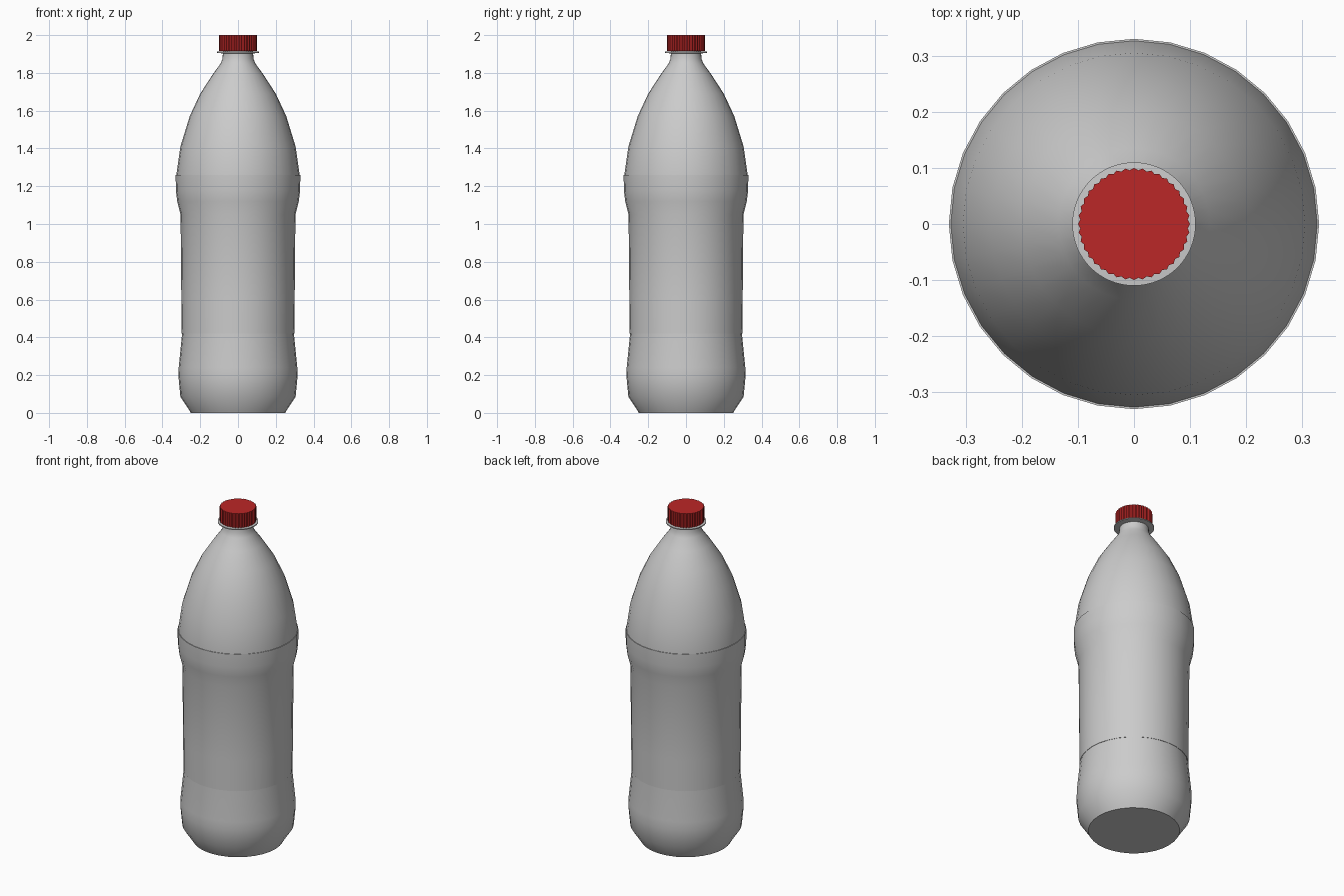
import bpy, bmesh, math

if "Cube" in bpy.data.objects:
    bpy.data.objects.remove(bpy.data.objects["Cube"])

def material(name, col):
    m = bpy.data.materials.new(name)
    m.diffuse_color = (*col, 1)
    m.use_nodes = True
    m.node_tree.nodes["Principled BSDF"].inputs["Base Color"].default_value = m.diffuse_color
    return m

GREY = material("pale grey plastic", (0.60, 0.60, 0.60))
RED = material("red plastic", (0.50, 0.02, 0.02))

def lathe(name, profile, n, mat, ridge=0.0, closed=False, angle=40):
    """Revolve (radius, z) points; ridge pulls in every second column."""
    bm = bmesh.new()
    rings = []
    for r, z in profile:
        ring = []
        for i in range(n):
            a = 2 * math.pi * i / n
            q = r - (ridge if i % 2 else 0)
            ring.append(bm.verts.new((q * math.cos(a), q * math.sin(a), z)))
        rings.append(ring)
    pairs = list(zip(rings, rings[1:]))
    if closed:
        pairs.append((rings[-1], rings[0]))
    for a, b in pairs:
        for i in range(n):
            j = (i + 1) % n
            bm.faces.new((a[i], a[j], b[j], b[i]))
    if not closed:
        bm.faces.new(rings[0][::-1])
        bm.faces.new(rings[-1])
    bmesh.ops.recalc_face_normals(bm, faces=bm.faces)
    me = bpy.data.meshes.new(name)
    bm.to_mesh(me)
    bm.free()
    ob = bpy.data.objects.new(name, me)
    bpy.context.collection.objects.link(ob)
    me.materials.append(mat)
    bpy.ops.object.select_all(action='DESELECT')
    ob.select_set(True)
    bpy.context.view_layer.objects.active = ob
    bpy.ops.object.shade_smooth_by_angle(angle=math.radians(angle))
    return ob

# bottle: foot, waist, shoulder and neck
lathe("bottle_body", [
    (0.25, 0), (0.255, 0.01), (0.305, 0.085), (0.315, 0.19), (0.314, 0.24),
    (0.296, 0.42), (0.298, 0.6), (0.302, 1.05), (0.324, 1.14), (0.328, 1.25),
    (0.305, 1.41), (0.256, 1.57), (0.20, 1.69), (0.135, 1.79), (0.092, 1.85),
    (0.082, 1.875), (0.08, 1.905), (0.08, 1.93)], 32, GREY)

# label sleeve wrapped around the waist
lathe("label_sleeve", [
    (0.298, 0.42), (0.300, 0.6), (0.304, 1.05), (0.322, 1.12),
    (0.329, 1.18), (0.330, 1.26), (0.322, 1.26), (0.29, 1.05), (0.29, 0.42)],
    32, GREY, closed=True)

# collar under the cap
lathe("neck_collar", [(0.08, 1.903), (0.11, 1.906), (0.11, 1.912), (0.08, 1.914)],
      64, GREY)

# ridged cap
lathe("screw_cap", [(0.1, 1.915), (0.1, 2.0)], 80, RED, ridge=0.004, angle=20)
